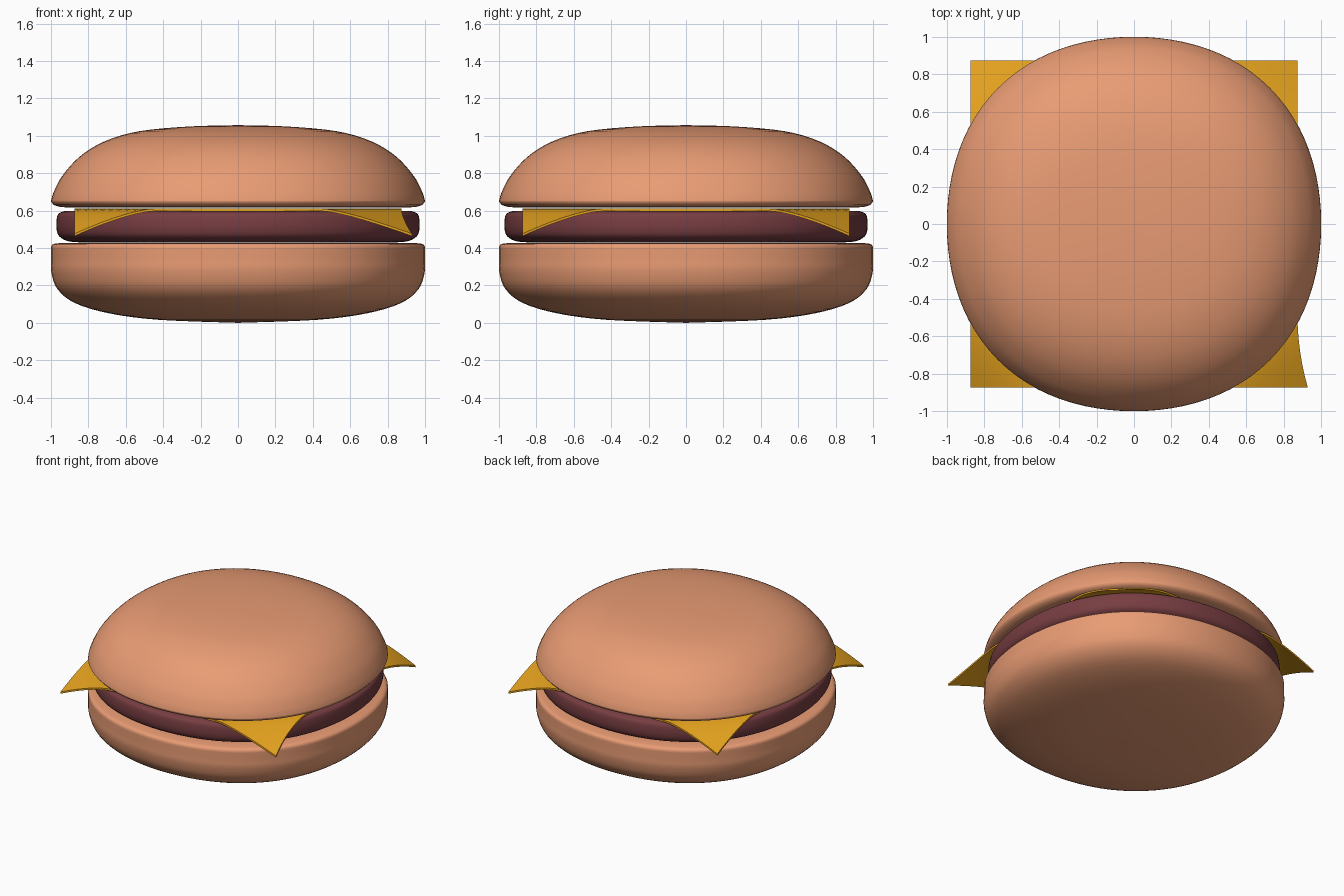
import bpy, bmesh, math

if "Cube" in bpy.data.objects:
    bpy.data.objects.remove(bpy.data.objects["Cube"])

def material(name, color):
    m = bpy.data.materials.new(name)
    m.diffuse_color = (*color, 1)
    m.use_nodes = True
    m.node_tree.nodes["Principled BSDF"].inputs["Base Color"].default_value = m.diffuse_color
    return m

def finish(name, bm, mat, angle):
    bmesh.ops.recalc_face_normals(bm, faces=bm.faces)
    me = bpy.data.meshes.new(name)
    bm.to_mesh(me)
    bm.free()
    me.materials.append(mat)
    ob = bpy.data.objects.new(name, me)
    bpy.context.collection.objects.link(ob)
    bpy.context.view_layer.objects.active = ob
    ob.select_set(True)
    bpy.ops.object.shade_smooth_by_angle(angle=math.radians(angle))
    ob.select_set(False)
    return ob

def smooth_profile(pts, steps=4):
    # Catmull-Rom through the profile points
    out = []
    for i in range(len(pts) - 1):
        p0, p1, p2 = pts[max(i - 1, 0)], pts[i], pts[i + 1]
        p3 = pts[min(i + 2, len(pts) - 1)]
        for k in range(steps):
            t = k / steps
            out.append(tuple(0.5 * (2 * b + (c - a) * t + (2*a - 5*b + 4*c - d) * t**2
                             + (3*b - a - 3*c + d) * t**3)
                             for a, b, c, d in zip(p0, p1, p2, p3)))
    return out + [pts[-1]]

def turned(name, profile, mat, segs=96):
    # revolve a bottom-to-top profile into a very slightly squared round
    bm = bmesh.new()
    rings = []
    for r, z in profile:
        if r < 1e-4:
            rings.append([bm.verts.new((0, 0, z))] * segs)
            continue
        ring = []
        for i in range(segs):
            a = 2 * math.pi * i / segs
            k = r * (1 + 0.0143 * (1 - math.cos(4 * a)))
            ring.append(bm.verts.new((k * math.cos(a), k * math.sin(a), z)))
        rings.append(ring)
    for lo, hi in zip(rings, rings[1:]):
        for i in range(segs):
            j = (i + 1) % segs
            bm.faces.new(dict.fromkeys((lo[i], lo[j], hi[j], hi[i])))
    return finish(name, bm, mat, 50)

bread = material("bread", (0.81, 0.33, 0.174))
meat = material("meat", (0.185, 0.047, 0.054))
cheddar = material("cheddar", (0.79, 0.365, 0.013))

# Bottom bun: rounded underside, flat top
turned("bottom_bun", smooth_profile([(0, 0), (.42, .016), (.685, .05), (.87, .105),
       (.965, .18), (.998, .27), (1, .34), (1, .405)])
       + [(.993, .418), (.975, .425), (.9, .428), (0, .428)], bread)

# Patty: flat disc with rounded rim
turned("patty", [(0, .43), (.84, .43)] + smooth_profile([(.84, .43), (.91, .437), (.955, .462),
       (.97, .50), (.97, .55), (.96, .583), (.93, .597)])[1:] + [(.88, .599), (0, .599)], meat)

# Top bun: dome with flat underside and narrow lip
turned("top_bun", [(0, .617), (.9, .617), (.95, .619), (.985, .63), (1, .648)]
       + smooth_profile([(1, .652), (.985, .70), (.94, .785), (.845, .89), (.71, .972),
                         (.525, 1.025), (.26, 1.05), (0, 1.057)]), bread)

# Cheese slice: square sheet with drooping corners, front right one pulled outwards
bm = bmesh.new()
bmesh.ops.create_grid(bm, x_segments=40, y_segments=40, size=0.873)
for v in bm.verts:
    x, y, _ = v.co
    t = max(0, (abs(x) + abs(y) - 1.32) / 0.426)
    v.co.z = 0.611 - 0.134 * t ** 1.45
    if x > 0 and y < 0:
        v.co.x += 0.056 * t ** 2.2
lower = bmesh.ops.extrude_face_region(bm, geom=bm.faces[:], use_keep_orig=True)["geom"]
for v in lower:
    if isinstance(v, bmesh.types.BMVert):
        v.co.z -= 0.013
finish("cheese_slice", bm, cheddar, 40)
